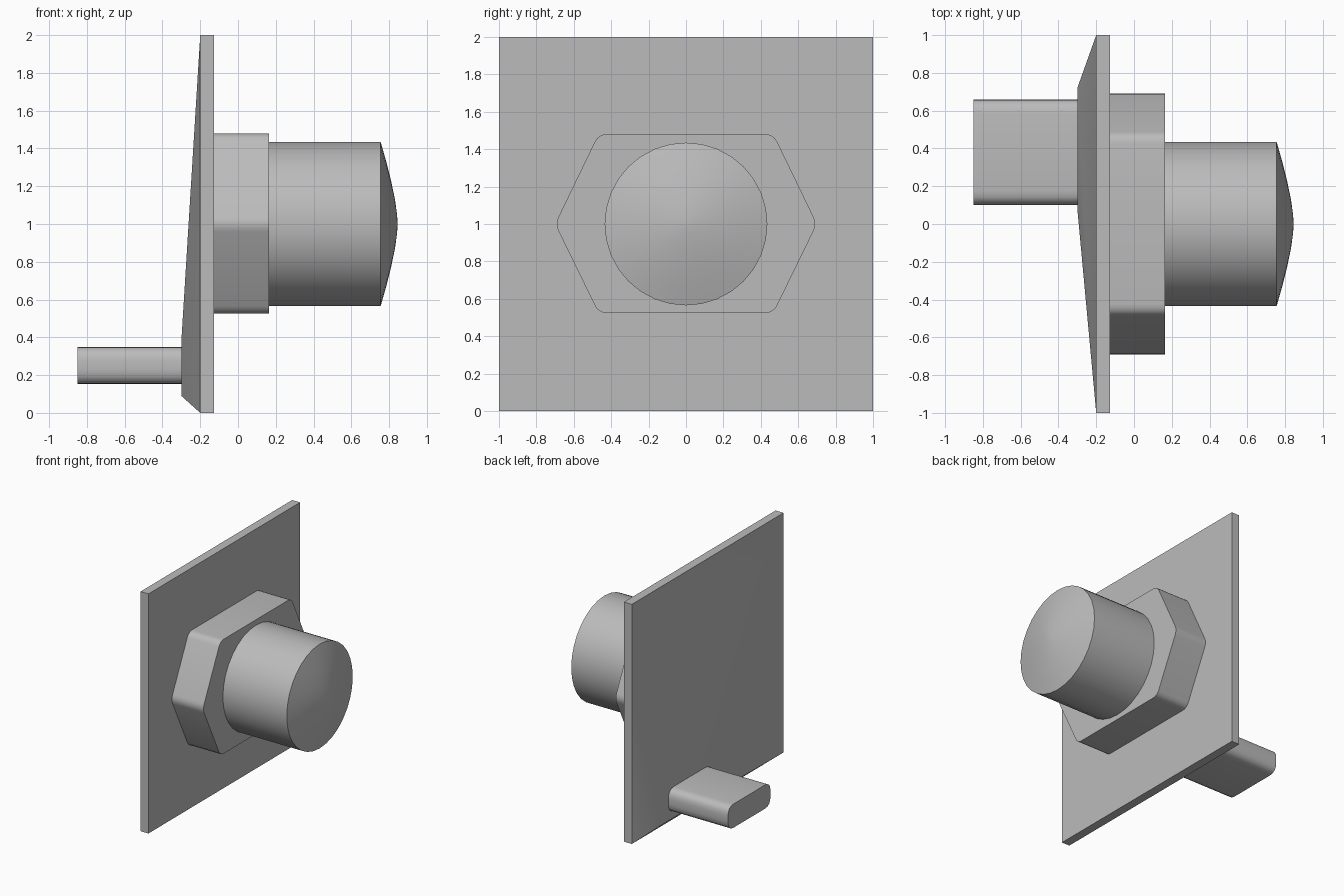
import bpy, bmesh
from math import sin, cos, pi, radians

cube = bpy.data.objects.get("Cube")
if cube:
    bpy.data.objects.remove(cube, do_unlink=True)

grey = bpy.data.materials.new("plain grey")
grey.use_nodes = True
colour = (0.5, 0.5, 0.5, 1)
grey.diffuse_color = colour
grey.node_tree.nodes["Principled BSDF"].inputs["Base Color"].default_value = colour


def loft(name, sections):
    """Join (x, outline) sections along x and cap both ends."""
    bm = bmesh.new()
    rings = [[bm.verts.new((x, y, z)) for y, z in pts] for x, pts in sections]
    n = len(rings[0])
    for a, b in zip(rings, rings[1:]):
        for i in range(n):
            j = (i + 1) % n
            bm.faces.new((a[i], a[j], b[j], b[i]))
    bm.faces.new(rings[0][::-1])
    bm.faces.new(rings[-1])
    bmesh.ops.recalc_face_normals(bm, faces=bm.faces)
    mesh = bpy.data.meshes.new(name)
    bm.to_mesh(mesh)
    bm.free()
    obj = bpy.data.objects.new(name, mesh)
    bpy.context.collection.objects.link(obj)
    mesh.materials.append(grey)
    bpy.ops.object.select_all(action='DESELECT')
    obj.select_set(True)
    bpy.context.view_layer.objects.active = obj
    bpy.ops.object.shade_smooth_by_angle(angle=radians(30))
    return obj


def rect(y0, y1, z0, z1):
    return [(y0, z0), (y1, z0), (y1, z1), (y0, z1)]


def circle(r, n=32):
    return [(r * cos(2 * pi * i / n), 1 + r * sin(2 * pi * i / n)) for i in range(n)]


def rounded(points, cut, steps=4):
    """Replace each corner by a short curve."""
    out = []
    for i, (py, pz) in enumerate(points):
        ends = []
        for qy, qz in (points[i - 1], points[(i + 1) % len(points)]):
            d = ((qy - py) ** 2 + (qz - pz) ** 2) ** 0.5
            ends.append((py + (qy - py) * cut / d, pz + (qz - pz) * cut / d))
        for s in range(steps + 1):
            t = s / steps
            w = ((1 - t) ** 2, 2 * t * (1 - t), t * t)
            out.append(tuple(w[0] * a + w[1] * p + w[2] * b
                             for a, p, b in zip(ends[0], (py, pz), ends[1])))
    return out


# Square plate with a shallow off-centre raised back
plate = rect(-1, 1, 0, 2)
loft("back_plate", [(-0.30, rect(0.08, 0.72, 0.09, 0.38)), (-0.20, plate), (-0.127, plate)])

# Flat tab with rounded edges
tab = rounded(rect(0.1, 0.66, 0.152, 0.35), 0.075)
loft("tab", [(-0.85, tab), (-0.28, tab)])

# Six-sided nut with softened corners
hexagon = [(0.7, 1), (0.468, 1.48), (-0.468, 1.48), (-0.7, 1), (-0.468, 0.525), (0.468, 0.525)]
nut = rounded(hexagon, 0.045)
loft("nut", [(-0.13, nut), (0.165, nut)])

# Round button with a domed end
loft("button", [(0.15, circle(0.435)), (0.755, circle(0.435))])
dome = [(0.755, 0.435), (0.785, 0.33), (0.81, 0.23), (0.831, 0.13), (0.842, 0.05), (0.845, 0.01)]
loft("button_dome", [(x, circle(r)) for x, r in dome])
